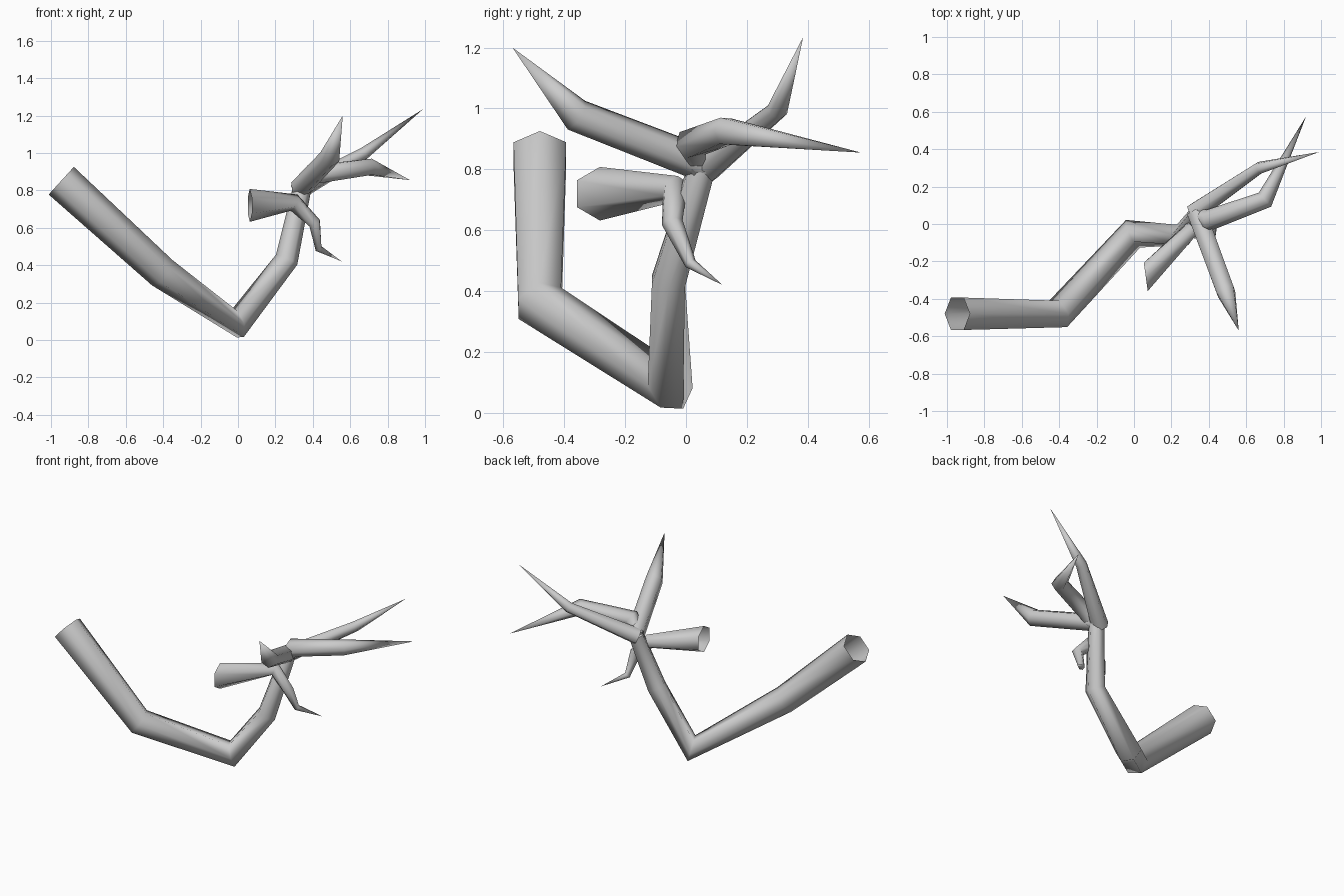
import bpy, bmesh, math
from mathutils import Vector

if "Cube" in bpy.data.objects:
    bpy.data.objects.remove(bpy.data.objects["Cube"])


def limb(name, path, end_normal=None, sides=6):
    """Tapered open tube; path holds (x, y, z, radius), radius 0 makes a point."""
    pts = [Vector(p[:3]) for p in path]
    bm = bmesh.new()
    rings = []
    up = Vector((0, 0, 1))
    for i, p in enumerate(pts):
        a = (p - pts[i - 1]).normalized() if i > 0 else Vector()
        b = (pts[i + 1] - p).normalized() if i < len(pts) - 1 else Vector()
        n = (a + b).normalized()
        if i == 0 and end_normal:
            n = Vector(end_normal).normalized()
        # carry the frame along the path so the tube does not twist
        up = (up - n * up.dot(n)).normalized()
        side = n.cross(up)
        r = path[i][3]
        if r == 0:
            rings.append([bm.verts.new(p)])
        else:
            rings.append([bm.verts.new(p + r * (up * math.cos(t) + side * math.sin(t)))
                          for t in (2 * math.pi * k / sides for k in range(sides))])
    for lo, hi in zip(rings, rings[1:]):
        for k in range(sides):
            j = (k + 1) % sides
            if len(hi) == 1:
                bm.faces.new((lo[k], lo[j], hi[0]))
            else:
                bm.faces.new((lo[k], lo[j], hi[j], hi[k]))
    bmesh.ops.recalc_face_normals(bm, faces=bm.faces)
    for f in bm.faces:
        f.smooth = True
    me = bpy.data.meshes.new(name)
    bm.to_mesh(me)
    bm.free()
    ob = bpy.data.objects.new(name, me)
    bpy.context.collection.objects.link(ob)
    return ob


# main bough, open at the sawn end
limb("main_bough", [(-.945, -.48, .852, .1), (-.405, -.48, .36, .087),
                    (-.005, -.052, .085, .083), (.26, -.058, .43, .063),
                    (.34, .05, .80, .05)])

# three upper twigs
limb("rear_twig", [(.32, .06, .80, .055), (.67, .30, .995, .035), (.99, .385, 1.235, 0)])
limb("side_twig", [(.335, .04, .80, .045), (.40, .02, .885, .058),
                   (.70, .13, .925, .05), (.92, .575, .855, 0)])
limb("front_twig", [(.335, .06, .815, .058), (.49, -.36, .978, .056), (.56, -.57, 1.2, 0)])

# cut stub that continues into the small hanging twig
limb("stub_and_hanging_twig", [(.063, -.283, .72, .088), (.30, -.035, .735, .047),
                               (.41, -.045, .625, .035), (.43, .015, .49, .02),
                               (.555, .12, .42, 0)], end_normal=(1, .14, 0))
